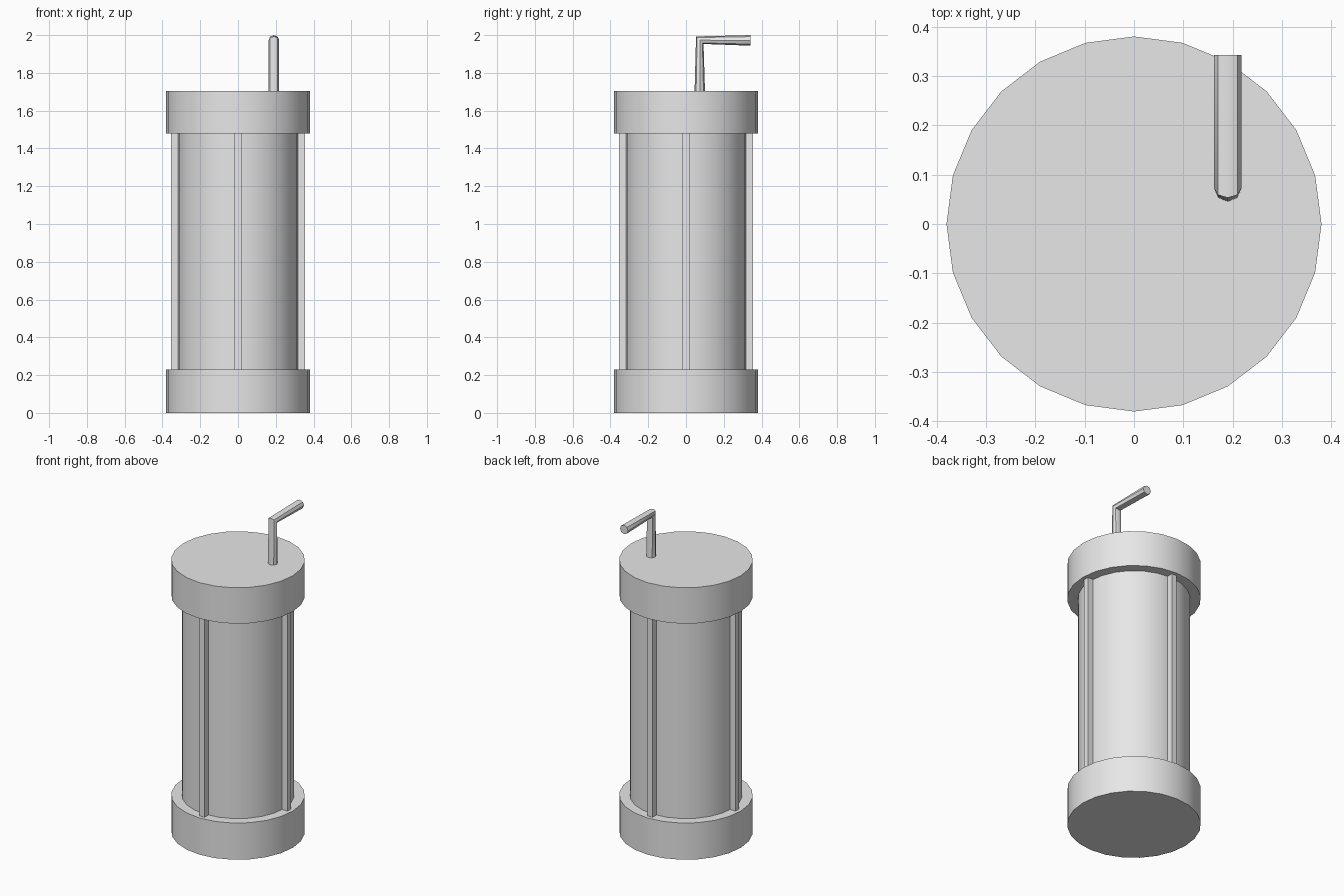
import bpy, bmesh, math
from mathutils import Matrix, Vector

if "Cube" in bpy.data.objects:
    bpy.data.objects.remove(bpy.data.objects["Cube"], do_unlink=True)

grey = bpy.data.materials.new("light grey")
grey.use_nodes = True
grey.diffuse_color = (0.8, 0.8, 0.8, 1)
grey.node_tree.nodes["Principled BSDF"].inputs["Base Color"].default_value = grey.diffuse_color


def add_object(name, bm, smooth=True):
    bmesh.ops.recalc_face_normals(bm, faces=bm.faces)
    mesh = bpy.data.meshes.new(name)
    bm.to_mesh(mesh)
    bm.free()
    mesh.materials.append(grey)
    obj = bpy.data.objects.new(name, mesh)
    bpy.context.collection.objects.link(obj)
    if smooth:
        bpy.ops.object.select_all(action="DESELECT")
        obj.select_set(True)
        bpy.context.view_layer.objects.active = obj
        bpy.ops.object.shade_smooth_by_angle(angle=math.radians(40))
    return obj


def cylinder(name, radius, bottom, top):
    bm = bmesh.new()
    bmesh.ops.create_cone(bm, cap_ends=True, segments=24, radius1=radius, radius2=radius,
                          depth=top - bottom,
                          matrix=Matrix.Translation((0, 0, (top + bottom) / 2)))
    return add_object(name, bm)


def tube(name, path, radius, sides=8):
    # Rings of equal size across each path point, tilted halfway at the bend
    bm = bmesh.new()
    rings = []
    side = Vector((1, 0, 0))
    for i, point in enumerate(path):
        before = path[max(i - 1, 0)]
        after = path[min(i + 1, len(path) - 1)]
        along = (point - before).normalized() + (after - point).normalized()
        up = side.cross(along.normalized())
        angles = [2 * math.pi * k / sides for k in range(sides)]
        rings.append([bm.verts.new(point + radius * (side * math.cos(a) + up * math.sin(a)))
                      for a in angles])
    for low, high in zip(rings, rings[1:]):
        for k in range(sides):
            n = (k + 1) % sides
            bm.faces.new((low[k], low[n], high[n], high[k]))
    bm.faces.new(rings[0])
    bm.faces.new(rings[-1])
    return add_object(name, bm)


# Canister and its two end caps
BASE_TOP, LID_BOTTOM = 0.23, 1.48
cylinder("bottom_cap", 0.38, 0, BASE_TOP)
cylinder("body", 0.32, BASE_TOP - 0.02, LID_BOTTOM + 0.02)
cylinder("top_cap", 0.38, LID_BOTTOM, 1.705)

# Four upright ribs around the body
for i, label in enumerate(("left", "back", "right", "front")):
    bm = bmesh.new()
    bmesh.ops.create_cube(bm, size=1)
    bmesh.ops.scale(bm, vec=(0.055, 0.036, LID_BOTTOM - BASE_TOP + 0.02), verts=bm.verts)
    bmesh.ops.translate(bm, vec=(0.3285, 0, (LID_BOTTOM + BASE_TOP) / 2), verts=bm.verts)
    bmesh.ops.rotate(bm, matrix=Matrix.Rotation(i * math.pi / 2, 3, "Z"), verts=bm.verts)
    add_object(label + "_rib", bm, smooth=False)

# Bent pipe on the lid
tube("bent_pipe", [Vector((0.19, 0.073, 1.69)), Vector((0.19, 0.073, 1.973)),
                   Vector((0.19, 0.342, 1.972))], 0.028)
